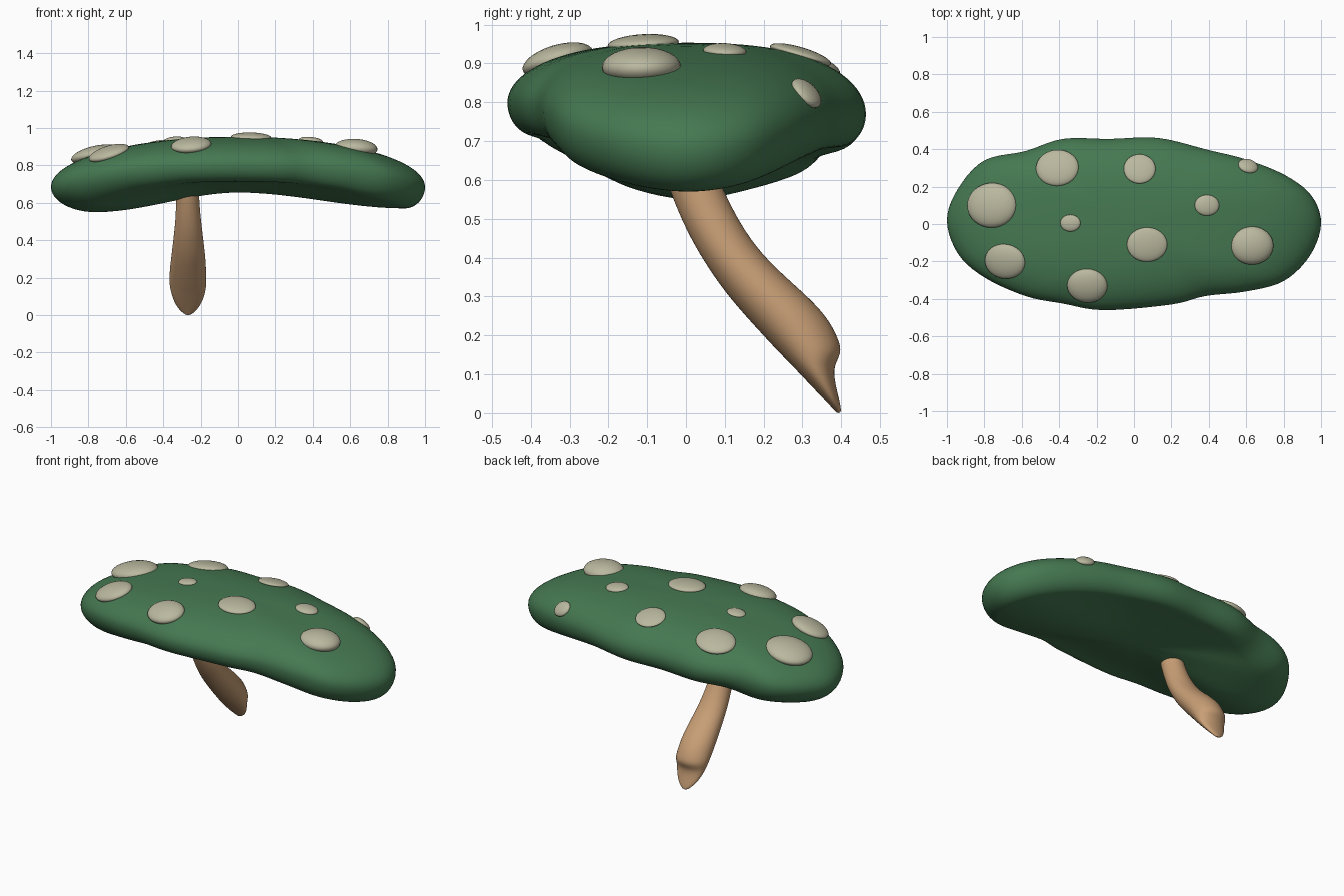
import bpy, bmesh, math
from mathutils import Vector
from mathutils.bvhtree import BVHTree

if "Cube" in bpy.data.objects:
    bpy.data.objects.remove(bpy.data.objects["Cube"])


def material(name, rgb):
    m = bpy.data.materials.new(name)
    m.diffuse_color = (*rgb, 1)
    m.use_nodes = True
    m.node_tree.nodes["Principled BSDF"].inputs["Base Color"].default_value = m.diffuse_color
    return m


GREEN = material("cap green", (0.06, 0.19, 0.083))
CREAM = material("spot cream", (0.49, 0.48, 0.345))
TAN = material("stem tan", (0.58, 0.345, 0.18))


def loft(name, rings, mat):
    """Skin a list of equal-length closed rings, capping both ends."""
    n = len(rings[0])
    bm = bmesh.new()
    rows = [[bm.verts.new(p) for p in r] for r in rings]
    for a, b in zip(rows, rows[1:]):
        for i in range(n):
            j = (i + 1) % n
            bm.faces.new((a[i], a[j], b[j], b[i]))
    bm.faces.new(rows[0][::-1])
    bm.faces.new(rows[-1])
    bmesh.ops.recalc_face_normals(bm, faces=bm.faces)
    for f in bm.faces:
        f.smooth = True
    me = bpy.data.meshes.new(name)
    bm.to_mesh(me)
    bvh = BVHTree.FromBMesh(bm)
    bm.free()
    me.materials.append(mat)
    ob = bpy.data.objects.new(name, me)
    bpy.context.collection.objects.link(ob)
    return ob, bvh


def closed_curve(pts, steps):
    """Smooth closed spline through the points."""
    out, n = [], len(pts)
    for i in range(n):
        a, b, c, d = (Vector(pts[(i + k - 1) % n]) for k in range(4))
        for k in range(steps):
            t = k / steps
            out.append(0.5 * (2 * b + (c - a) * t + (2 * a - 5 * b + 4 * c - d) * t * t
                              + (3 * b - a - 3 * c + d) * t ** 3))
    return out


# Cap: wavy oval outline, domed top, rolled rim and lens-shaped underside
outline = closed_curve([
    (1, 0), (.95, .15), (.81, .26), (.6, .345), (.4, .395), (.13, .46), (-.13, .455),
    (-.38, .455), (-.58, .39), (-.8, .34), (-.94, .19), (-1, .02), (-.94, -.16),
    (-.8, -.285), (-.58, -.385), (-.38, -.425), (-.16, -.46), (.2, -.43), (.38, -.385),
    (.6, -.36), (.8, -.305), (.94, -.17)], 5)
TOP, UNDER = 0.953, 0.655


def rim(o):
    mid = 0.785 - 0.015 * o.y / 0.46
    return mid - (mid - 0.685) * abs(o.x) ** 3


def top_point(o, s):
    p = 2.6 - 0.55 * o.x ** 2
    z = rim(o)
    return (o.x * s, o.y * s, z + (TOP - z) * max(0, 1 - s ** p) ** 0.5)


def under_point(o, t):
    """t 0..1 rolls round the rim, t 1..2 runs in to the centre."""
    e = abs(o.x) ** 2
    right = o.x > 0
    sm = 0.84 + (0.05 if right else -0.08) * e
    low = rim(o) - (0.085 + (0.03 if right else 0.05) * e)
    if t <= 1:
        a = t * math.pi / 2
        s = sm + (1 - sm) * math.cos(a)
        z = rim(o) - (rim(o) - low) * math.sin(a)
    else:
        u = 2 - t
        s = sm * max(u, 0.02)
        z = UNDER + (low - UNDER) * u * u * (3 - 2 * u)
    return (o.x * s, o.y * s, z)


rings = [[top_point(o, max(0.02, math.sin(k / 24 * math.pi / 2))) for o in outline]
         for k in range(24)]
rings += [[under_point(o, k / 12) for o in outline] for k in range(25)]
cap, cap_bvh = loft("cap", rings, GREEN)

# Stem: leaning club with a slanted, dented foot (z, y front, y back, x centre, x radius)
sections = [
    (.72, -.085, .055, -.27, .06), (.64, -.065, .07, -.27, .062), (.56, -.038, .103, -.268, .065),
    (.47, .0, .15, -.266, .073), (.39, .045, .212, -.266, .083), (.31, .10, .304, -.266, .092),
    (.25, .152, .364, -.268, .098), (.19, .207, .395, -.269, .1), (.155, .24, .403, -.268, .099),
    (.12, .275, .38, -.267, .092), (.08, .313, .384, -.267, .08), (.035, .356, .395, -.267, .055),
    (.008, .381, .4, -.267, .025), (0, .388, .398, -.267, .008)]
N = 20
stem_rings = [[(xc + xr * math.cos(2 * math.pi * i / N),
                (y0 + y1) / 2 + (y1 - y0) / 2 * math.sin(2 * math.pi * i / N), z)
               for i in range(N)] for z, y0, y1, xc, xr in sections]
stem, _ = loft("stem", stem_rings, TAN)
stem.modifiers.new("smooth", "SUBSURF").levels = 2
stem.modifiers["smooth"].render_levels = 2

# Spots: flattened domes seated on the cap (x, y, x radius, y radius, height, tilt with surface)
spots = [(-.76, .10, .135, .12, .047, .7), (-.41, .30, .115, .10, .032, .8),
         (.03, .295, .085, .082, .02, 1), (.61, .31, .055, .047, .022, 1),
         (.39, .10, .066, .056, .02, .8), (.07, -.11, .108, .092, .025, 1),
         (.63, -.115, .116, .102, .05, .25), (-.25, -.33, .108, .094, .04, .8),
         (-.69, -.20, .112, .095, .036, 1), (-.34, .005, .054, .045, .016, 1)]
for i, (x, y, rx, ry, h, tilt) in enumerate(spots):
    pos, normal, _, _ = cap_bvh.ray_cast(Vector((x, y, 2)), Vector((0, 0, -1)))
    bpy.ops.mesh.primitive_uv_sphere_add(segments=32, ring_count=16, radius=1, location=pos)
    ob = bpy.context.object
    ob.name = f"spot_{i + 1}"
    ob.scale = (rx, ry, h)
    ob.rotation_mode = "QUATERNION"
    up = Vector((0, 0, 1)).lerp(normal, tilt)
    ob.rotation_quaternion = Vector((0, 0, 1)).rotation_difference(up)
    ob.data.materials.append(CREAM)
    bpy.ops.object.shade_smooth()
